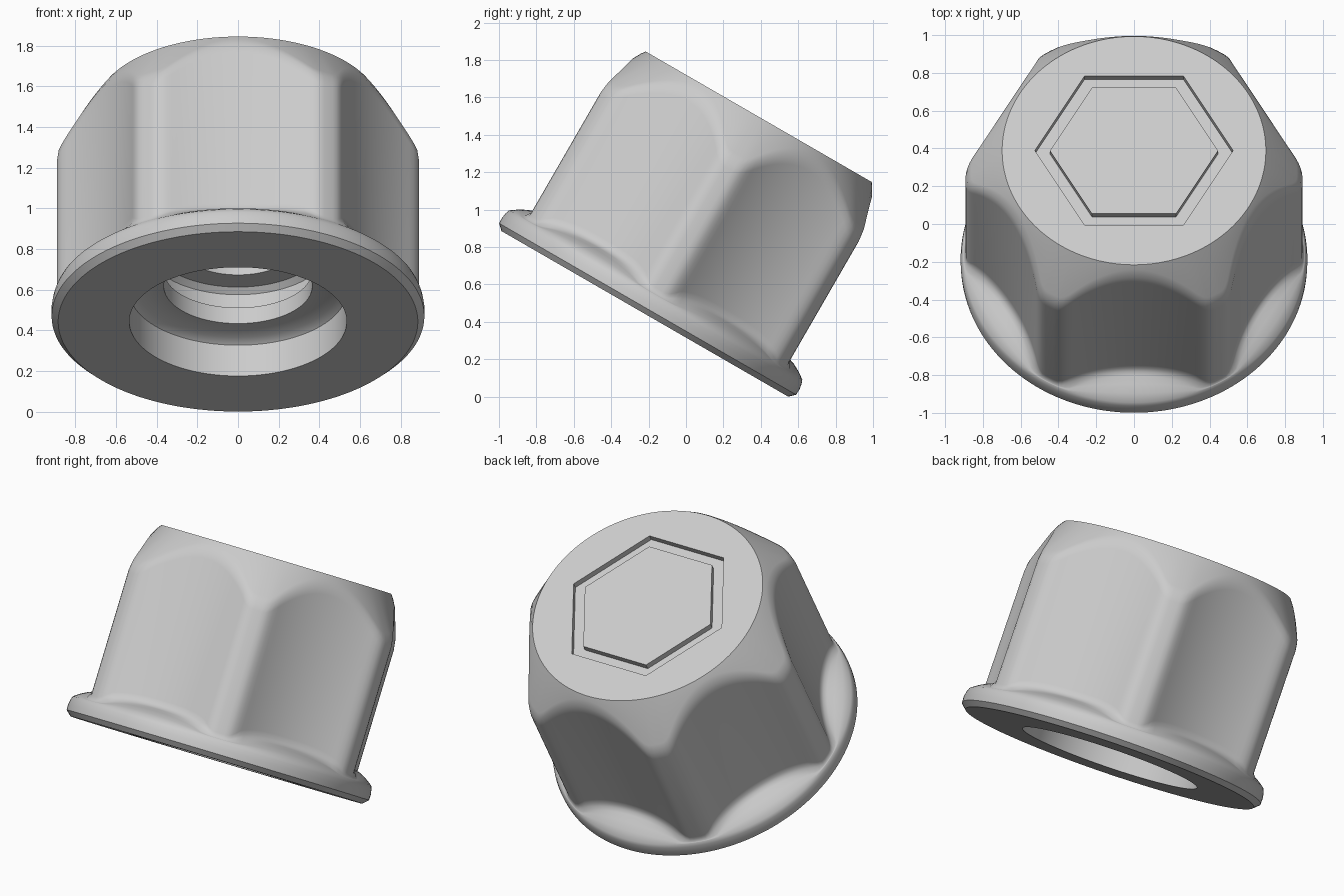
import bpy, bmesh, math

cube = bpy.data.objects.get("Cube")
if cube:
    bpy.data.objects.remove(cube, do_unlink=True)

SIDES = 240          # points around the axis
TOP = 1.217          # height along the axis
LAND_R = 0.892       # radius of the six corner ridges
HOLLOW_R = 0.745     # axis to the middle of a hollow side
SCOOP = 1.28         # radius of the hollow sides
BLEND = 0.035        # softness between ridge and hollow
TOP_R = 0.698        # radius of the flat top
SLOPE = 1.4          # drop of the top chamfer per unit of radius


def face_angle(a):
    """Angle from the middle of the nearest side."""
    return a % math.radians(60) - math.radians(30)


def sharp_hex(a, corner_radius):
    return corner_radius * math.cos(math.radians(30)) / math.cos(face_angle(a))


def scooped_hex(a):
    """Round bar with six hollow sides, blended softly into its ridges."""
    phi = face_angle(a)
    d = HOLLOW_R + SCOOP
    scoop = d * math.cos(phi) - math.sqrt(SCOOP ** 2 - (d * math.sin(phi)) ** 2)
    overlap = max(BLEND - abs(scoop - LAND_R), 0) / BLEND
    return min(scoop, LAND_R) - overlap ** 2 * BLEND / 4


def flange_height(r):
    """Domed upper side of the flange."""
    return 0.19 - 2.15 * (r - 0.72) ** 2


def profile(a):
    """Radius and height pairs, from inside the bore, around to the top."""
    h = scooped_hex(a)
    e = min(0.035, (0.905 - h) * 0.7)
    v = e + 0.015
    foot = flange_height(h)
    shoulder = TOP - SLOPE * (h - TOP_R)
    outer, inner = sharp_hex(a, 0.525), sharp_hex(a, 0.445)
    # stepped bore
    bore = [(0.295, 0.9), (0.295, 0.436), (0.415, 0.436), (0.445, 0.41),
            (0.445, 0.29), (0.365, 0.29), (0.365, 0.2), (0.5, 0.2),
            (0.535, 0.175), (0.535, 0)]
    # round flange with a domed upper side
    flange = [(0.885, 0), (0.917, 0.03), (0.918, 0.065), (0.913, 0.095)]
    for t in (0, 0.33, 0.67):
        r = 0.905 + (h + e - 0.905) * t
        flange.append((r, flange_height(r)))
    # hollow-sided wall with soft foot and soft shoulder
    wall = [(h + e, flange_height(h + e)), (h + 0.45 * e, foot + 0.1 * v),
            (h + 0.12 * e, foot + 0.45 * v), (h, foot + v),
            (h, shoulder - 0.05), (h - 0.007, shoulder),
            (h - 0.03, shoulder + 0.042)]
    # flat top with a shallow hexagonal groove
    top = [(TOP_R, TOP), (outer, TOP), (outer, TOP - 0.035),
           (inner, TOP - 0.035), (inner, TOP)]
    return bore + flange + wall + top


def loft(name):
    bm = bmesh.new()
    columns = []
    for i in range(SIDES):
        a = math.tau * i / SIDES
        columns.append([bm.verts.new((r * math.cos(a), r * math.sin(a), z))
                        for r, z in profile(a)])
    for i, col in enumerate(columns):
        nxt = columns[(i + 1) % SIDES]
        for j in range(len(col) - 1):
            bm.faces.new((col[j], nxt[j], nxt[j + 1], col[j + 1]))
    # close the end of the bore and the middle of the top
    bm.faces.new([c[0] for c in reversed(columns)])
    bm.faces.new([c[-1] for c in columns])
    bmesh.ops.recalc_face_normals(bm, faces=bm.faces)
    mesh = bpy.data.meshes.new(name)
    bm.to_mesh(mesh)
    bm.free()
    obj = bpy.data.objects.new(name, mesh)
    bpy.context.collection.objects.link(obj)
    return obj


nut = loft("flanged_cap_nut")

# plain grey metal
grey = bpy.data.materials.new("plain_grey")
grey.use_nodes = True
colour = (0.6, 0.6, 0.6, 1)
grey.diffuse_color = colour
grey.node_tree.nodes["Principled BSDF"].inputs["Base Color"].default_value = colour
nut.data.materials.append(grey)

# lean the nut backwards, resting on the back of its flange
nut.rotation_euler.x = math.radians(-30)
nut.location = (0, -0.22, 0.4425)

bpy.ops.object.select_all(action="DESELECT")
nut.select_set(True)
bpy.context.view_layer.objects.active = nut
bpy.ops.object.shade_smooth_by_angle(angle=math.radians(38))
